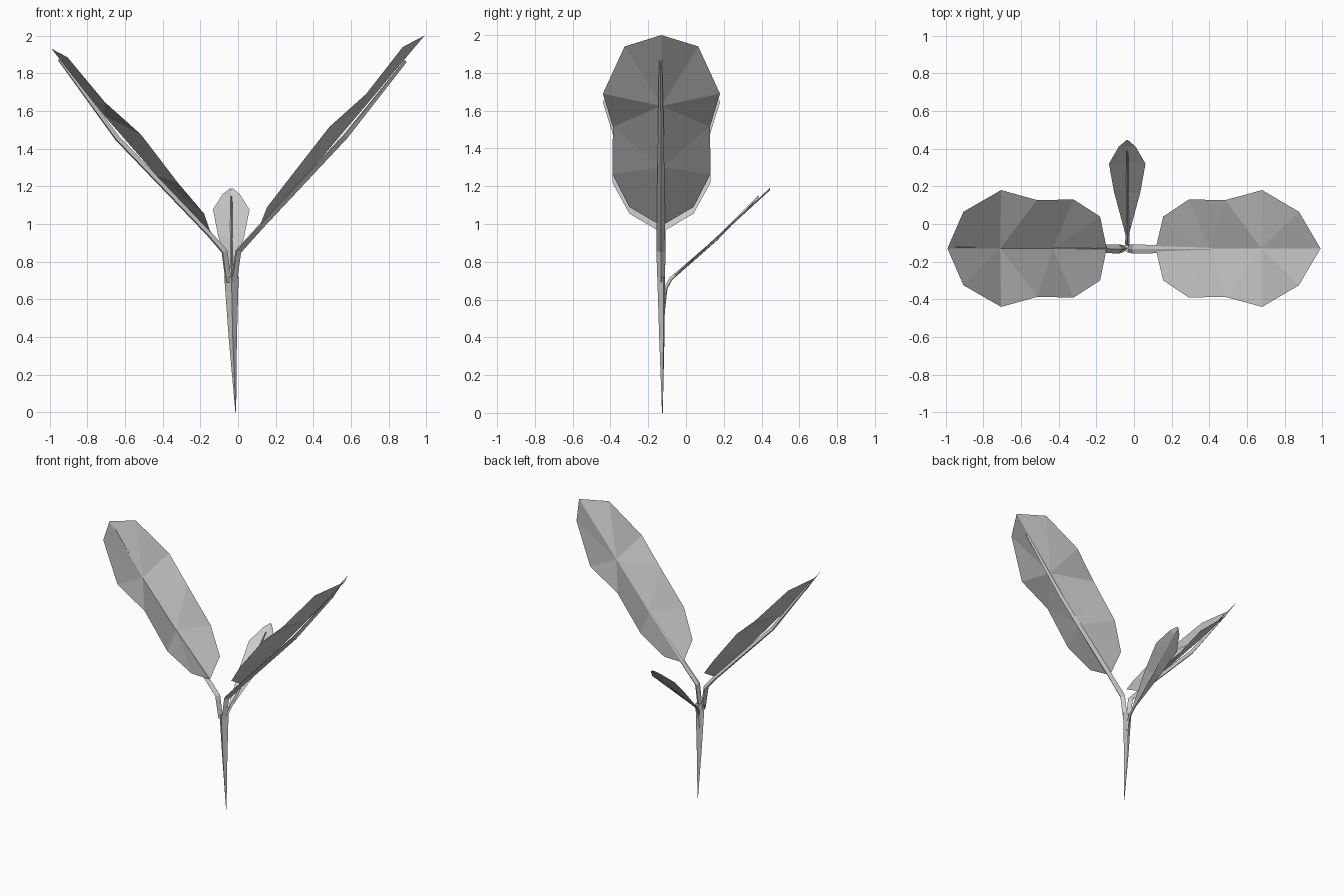
import bpy, bmesh
from mathutils import Vector

if "Cube" in bpy.data.objects:
    bpy.data.objects.remove(bpy.data.objects["Cube"])

grey = bpy.data.materials.new("plain grey")
grey.diffuse_color = (0.6, 0.6, 0.6, 1)
grey.use_nodes = True
grey.node_tree.nodes["Principled BSDF"].inputs["Base Color"].default_value = grey.diffuse_color


def finish(name, bm, solid=True):
    if solid:
        bmesh.ops.recalc_face_normals(bm, faces=bm.faces)
    me = bpy.data.meshes.new(name)
    bm.to_mesh(me)
    bm.free()
    me.materials.append(grey)
    ob = bpy.data.objects.new(name, me)
    bpy.context.collection.objects.link(ob)
    return ob


def stalk(name, path, side):
    """Four-sided tapering tube; path = (point, half width along side, half thickness)."""
    bm = bmesh.new()
    side = Vector(side)
    pts = [Vector(p[0]) for p in path]
    rings = []
    for i, (_, w, t) in enumerate(path):
        d = (pts[min(i + 1, len(pts) - 1)] - pts[max(i - 1, 0)]).normalized()
        n = d.cross(side).normalized()
        rings.append([bm.verts.new(pts[i] + side * a * w + n * b * t)
                      for a, b in ((1, 0.6), (0, 1), (-1, 0.6), (0, -1))])
    for r, s in zip(rings, rings[1:]):
        for k in range(4):
            j = (k + 1) % 4
            bm.faces.new((r[k], r[j], s[j], s[k]))
    bm.faces.new(rings[0])
    bm.faces.new(rings[-1])
    return finish(name, bm)


def big_leaf(name, stations, centres, y0=-0.13):
    """Cupped leaf sheet: (x, half width, z) stations fanned round two low midrib points."""
    bm = bmesh.new()
    base = bm.verts.new((stations[0][0], y0, stations[0][2]))
    tip = bm.verts.new((stations[-1][0], y0, stations[-1][2]))
    c1, c2 = [bm.verts.new((x, y0, z)) for x, z in centres]
    for s in (1, -1):
        e = [base] + [bm.verts.new((x, y0 + s * w, z)) for x, w, z in stations[1:-1]] + [tip]
        tris = [(c1, e[i], e[i + 1]) for i in range(3)]
        tris += [(c1, e[3], c2)]
        tris += [(c2, e[i], e[i + 1]) for i in range(3, 6)]
        for t in tris:
            f = bm.faces.new(t)
            f.normal_update()
            if f.normal.z < 0:
                f.normal_flip()
    return finish(name, bm, False)


# Two large side leaves
widths = [0, 0.17, 0.26, 0.257, 0.31, 0.195, 0]
right = [(0.115, 0.99), (0.155, 1.09), (0.29, 1.265), (0.485, 1.515),
         (0.68, 1.69), (0.875, 1.94), (0.99, 2.0)]
left = [(-0.145, 0.955), (-0.18, 1.055), (-0.32, 1.22), (-0.515, 1.475),
        (-0.705, 1.645), (-0.905, 1.885), (-0.99, 1.93)]
big_leaf("right_leaf", [(x, w, z) for (x, z), w in zip(right, widths)],
         [(0.40, 1.30), (0.675, 1.625)])
big_leaf("left_leaf", [(x, w, z) for (x, z), w in zip(left, widths)],
         [(-0.43, 1.255), (-0.71, 1.575)])

# Small rear leaf, gently folded along its midrib
bm = bmesh.new()
rows = []
for y, w in ((-0.06, 0.008), (0.17, 0.07), (0.32, 0.097), (0.41, 0.045), (0.445, 0.004)):
    z = 0.72 + (y + 0.07) * 0.915
    rows.append([bm.verts.new((-0.036 + s * w, y, z - (0.012 if s == 0 else 0)))
                 for s in (-1, 0, 1)])
for a, b in zip(rows, rows[1:]):
    for k in (0, 1):
        bm.faces.new((a[k], a[k + 1], b[k + 1], b[k]))
finish("rear_leaf", bm, False)

# Main stem, tapering to a point at the ground
stalk("stem", [((-0.012, -0.125, 0), 0.002, 0.002),
               ((-0.028, -0.128, 0.4), 0.022, 0.014),
               ((-0.035, -0.131, 0.72), 0.038, 0.021)], (1, 0, 0))

# Side leaf stalks, running on as midribs
stalk("right_stalk", [((-0.022, -0.131, 0.69), 0.02, 0.016),
                      ((0.002, -0.133, 0.855), 0.024, 0.016),
                      ((0.12, -0.133, 0.985), 0.022, 0.014),
                      ((0.57, -0.133, 1.465), 0.016, 0.014),
                      ((0.89, -0.135, 1.865), 0.008, 0.008)], (0, 1, 0))
stalk("left_stalk", [((-0.05, -0.131, 0.69), 0.02, 0.016),
                     ((-0.072, -0.133, 0.855), 0.024, 0.016),
                     ((-0.155, -0.131, 0.95), 0.022, 0.014),
                     ((-0.64, -0.127, 1.455), 0.016, 0.014),
                     ((-0.95, -0.122, 1.875), 0.008, 0.008)], (0, 1, 0))

# Rear leaf stalk and midrib
stalk("rear_stalk", [((-0.035, -0.122, 0.52), 0.008, 0.008),
                     ((-0.035, -0.108, 0.66), 0.012, 0.01),
                     ((-0.035, -0.08, 0.71), 0.011, 0.009),
                     ((-0.035, 0.16, 0.918), 0.008, 0.007),
                     ((-0.035, 0.385, 1.148), 0.004, 0.004)], (1, 0, 0))
